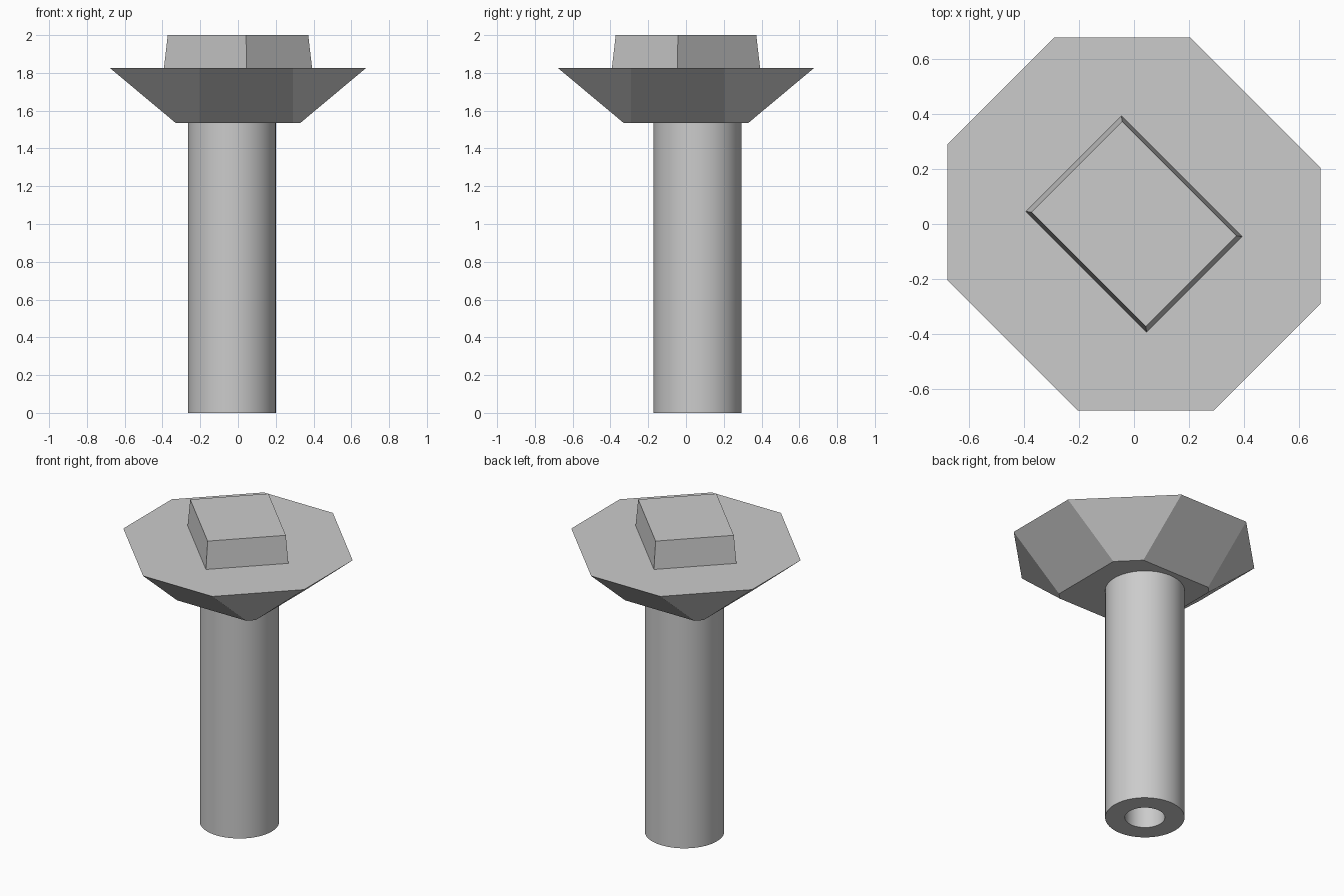
import bpy, bmesh, math

cube = bpy.data.objects.get("Cube")
if cube:
    bpy.data.objects.remove(cube, do_unlink=True)

# Single plain grey finish
grey = bpy.data.materials.new("light_grey")
grey.use_nodes = True
grey.diffuse_color = (0.6, 0.6, 0.6, 1)
grey.node_tree.nodes["Principled BSDF"].inputs["Base Color"].default_value = (0.6, 0.6, 0.6, 1)


def finish(name, bm):
    bmesh.ops.recalc_face_normals(bm, faces=bm.faces)
    mesh = bpy.data.meshes.new(name)
    bm.to_mesh(mesh)
    bm.free()
    mesh.materials.append(grey)
    obj = bpy.data.objects.new(name, mesh)
    bpy.context.collection.objects.link(obj)
    return obj


def bridge(bm, a, b):
    for i in range(len(a)):
        j = (i + 1) % len(a)
        bm.faces.new((a[i], a[j], b[j], b[i]))


def ring(bm, points, z):
    return [bm.verts.new((x, y, z)) for x, y in points]


def loft(name, low, z_low, high, z_high):
    """Closed solid between two matching outlines."""
    bm = bmesh.new()
    a, b = ring(bm, low, z_low), ring(bm, high, z_high)
    bridge(bm, a, b)
    bm.faces.new(a)
    bm.faces.new(b)
    return finish(name, bm)


def octagon(r, near=0.205, far=0.29):
    """Square of half-width r with two sizes of cut corner."""
    half = [(-near, -r), (far, -r), (r, -far), (r, near)]
    return half + [(-x, -y) for x, y in half]


def diamond(grow):
    """Rectangle turned by 45 degrees."""
    half = [(0.043 * grow, -0.372 * grow), (0.372 * grow, -0.043 * grow)]
    return half + [(-x, -y) for x, y in half]


def circle(r, n=48, cx=-0.032, cy=0.061):
    return [(cx + r * math.cos(math.tau * i / n),
             cy + r * math.sin(math.tau * i / n)) for i in range(n)]


# Flared faceted head and the tapered block on top of it
loft("flared_head", octagon(0.33), 1.535, octagon(0.677), 1.825)
loft("top_block", diamond(1.055), 1.825, diamond(1.0), 2.0)

# Hollow shaft
bm = bmesh.new()
rings = [ring(bm, circle(r), z) for r, z in
         ((0.233, 0), (0.233, 1.535), (0.117, 1.535), (0.117, 0))]
for i in range(4):
    bridge(bm, rings[i], rings[(i + 1) % 4])
shaft = finish("hollow_shaft", bm)
bpy.ops.object.select_all(action="DESELECT")
shaft.select_set(True)
bpy.context.view_layer.objects.active = shaft
bpy.ops.object.shade_smooth_by_angle(angle=math.radians(30))
